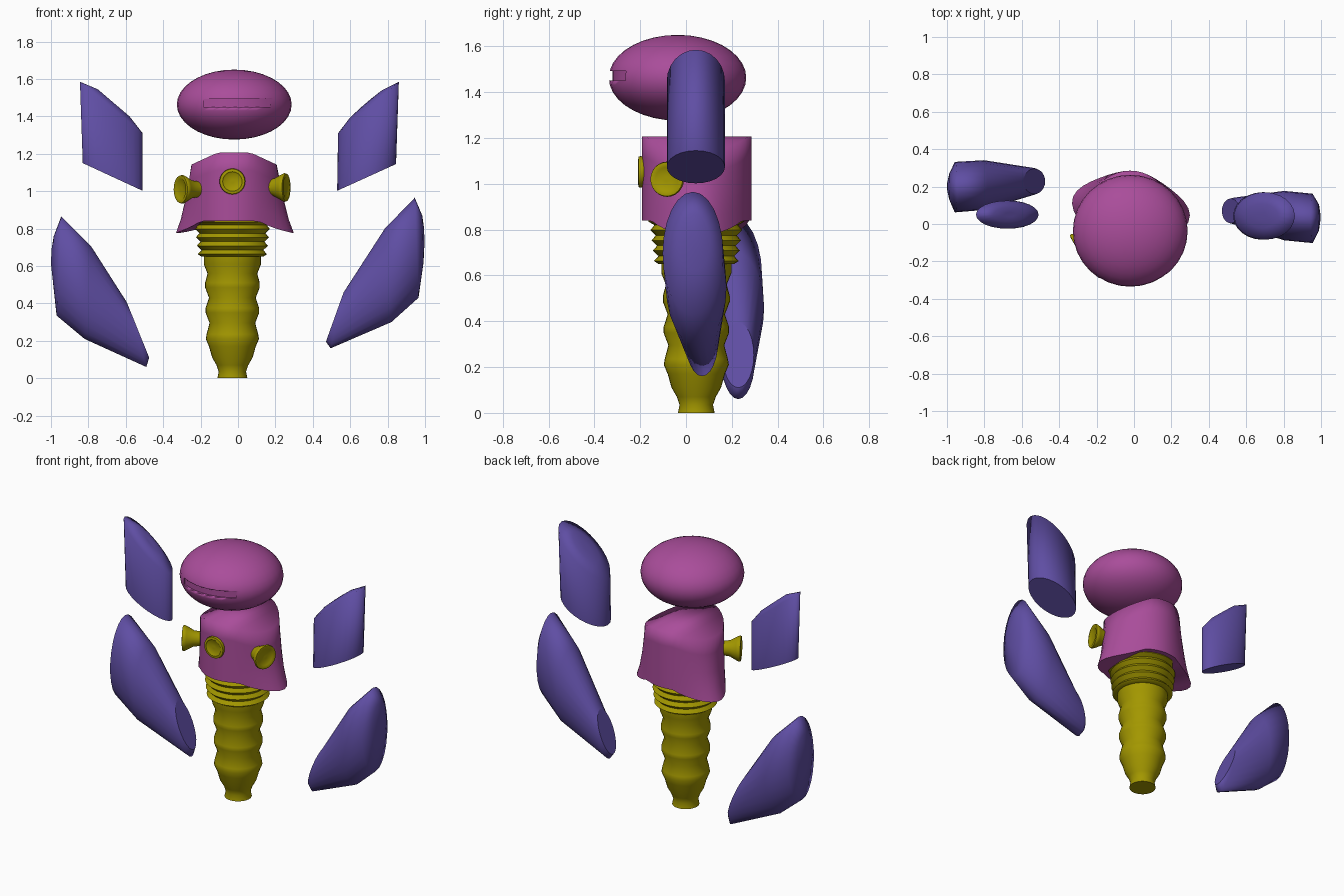
import bpy, bmesh, math
from mathutils import Vector

if "Cube" in bpy.data.objects:
    bpy.data.objects.remove(bpy.data.objects["Cube"])


def material(name, col):
    m = bpy.data.materials.new(name)
    m.diffuse_color = (*col, 1)
    m.use_nodes = True
    m.node_tree.nodes["Principled BSDF"].inputs["Base Color"].default_value = m.diffuse_color
    return m


PINK = material("pink", (0.40, 0.074, 0.325))
YELLOW = material("olive_yellow", (0.365, 0.31, 0.0))
PURPLE = material("violet", (0.115, 0.076, 0.37))


def finish(bm, name, mat, angle=35):
    bmesh.ops.recalc_face_normals(bm, faces=bm.faces)
    me = bpy.data.meshes.new(name)
    bm.to_mesh(me)
    bm.free()
    ob = bpy.data.objects.new(name, me)
    bpy.context.collection.objects.link(ob)
    me.materials.append(mat)
    bpy.ops.object.select_all(action='DESELECT')
    ob.select_set(True)
    bpy.context.view_layer.objects.active = ob
    bpy.ops.object.shade_smooth_by_angle(angle=math.radians(angle), keep_sharp_edges=True)
    return ob


def skin(bm, rings, caps=True):
    """Bridge successive point rings with quads and cap both ends."""
    vs = [[bm.verts.new(p) for p in r] for r in rings]
    n = len(vs[0])
    for a, b in zip(vs, vs[1:]):
        for i in range(n):
            j = (i + 1) % n
            bm.faces.new((a[i], a[j], b[j], b[i]))
    if caps:
        bm.faces.new(vs[0])
        bm.faces.new(vs[-1])
    return vs


def sharpen(bm, ring):
    for a, b in zip(ring, ring[1:] + ring[:1]):
        bm.edges.get((a, b)).smooth = False


def lathe(name, profile, origin, axis, mat, n=32, angle=35):
    q = Vector(axis).to_track_quat('Z', 'Y')
    rings = []
    for r, h in profile:
        rings.append([Vector(origin) + q @ Vector((r * math.cos(2 * math.pi * i / n),
                      r * math.sin(2 * math.pi * i / n), h)) for i in range(n)])
    bm = bmesh.new()
    skin(bm, rings)
    return finish(bm, name, mat, angle)


def limb(name, sections, n=24):
    """Each section: lower (x, z), upper (x, z), centre y, half width in y."""
    rings = []
    for (x0, z0), (x1, z1), yc, hy in sections:
        ring = []
        for i in range(n):
            a = 2 * math.pi * i / n
            c, s = math.cos(a) / 2, math.sin(a)
            ring.append(((x0 + x1) / 2 + c * (x1 - x0), yc + s * hy, (z0 + z1) / 2 + c * (z1 - z0)))
        rings.append(ring)
    bm = bmesh.new()
    vs = skin(bm, rings)
    sharpen(bm, vs[0])
    return finish(bm, name, PURPLE, 179)


# Head: flattened ball with a shallow curved slot
HC = Vector((-0.02, -0.037, 1.463))
bm = bmesh.new()
bmesh.ops.create_uvsphere(bm, u_segments=32, v_segments=18, radius=1)
for v in bm.verts:
    v.co = HC + Vector((v.co.x * 0.307, v.co.y * 0.3, v.co.z * 0.187))
head = finish(bm, "head", PINK)

bm = bmesh.new()
rings = []
for i in range(13):
    x = -0.185 + 0.36 * i / 12
    t = (x - HC.x) / 0.307
    y = HC.y - 0.284 * math.sqrt(1 - t * t)
    rings.append([(x, y, 1.45), (x, -0.45, 1.45), (x, -0.45, 1.492), (x, y, 1.492)])
skin(bm, rings)
cutter = finish(bm, "slot_cutter", PINK)
mod = head.modifiers.new("slot", 'BOOLEAN')
mod.operation = 'DIFFERENCE'
mod.object = cutter
mod.solver = 'EXACT'
bpy.context.view_layer.objects.active = head
bpy.ops.object.modifier_apply(modifier="slot")
bpy.data.objects.remove(cutter)

# Chest: round shell with a ridged top and two drooping flared corners
CX, CY, RX, RY, N = -0.021, 0.047, 0.228, 0.238, 40
WINGS = (0.0, math.radians(164))
rings = []
for t in (0, 0.2, 0.45, 0.75, 1):
    ring = []
    for i in range(N):
        a = 2 * math.pi * i / N
        w = min(WINGS, key=lambda d: -math.cos(a - d))
        k = max(0, math.cos(a - w))
        out = 0.092 * (1 - t ** 0.75) * k ** 5
        low = 0.84 - 0.065 * max(0, (k - 0.55) / 0.45)
        high = 1.207 - 0.065 * max(0, (abs(math.cos(a)) - 0.38) / 0.62)
        ring.append((CX + RX * math.cos(a) + out * math.cos(w),
                     CY + RY * math.sin(a) + out * math.sin(w), low + (high - low) * t))
    rings.append(ring)
bm = bmesh.new()
vs = skin(bm, rings, caps=False)
for ring in (vs[0], vs[-1]):
    for i in range(N // 2):
        quad = [ring[i], ring[i + 1], ring[-i - 1], ring[-i]]
        bm.faces.new(list(dict.fromkeys(quad)))
sharpen(bm, vs[0])
finish(bm, "chest", PINK, 179)

# Ribbed waist and wavy tail stem
waist = [(0.14, 0.655), (0.165, 0.65)]
for k in range(4):
    z = 0.663 + 0.045 * k
    waist += [(0.185 + 0.005 * k, z), (0.165 + 0.006 * k, z + 0.022)]
waist += [(0.21, 0.835), (0.205, 0.85)]
lathe("waist", waist, (-0.03, 0.045, 0), (0, 0, 1), YELLOW, angle=75)
stem = [(0.08, 0), (0.073, 0.035), (0.085, 0.07), (0.108, 0.11), (0.125, 0.17), (0.142, 0.21),
        (0.138, 0.235), (0.122, 0.295), (0.143, 0.35), (0.143, 0.375), (0.125, 0.43),
        (0.146, 0.485), (0.146, 0.51), (0.133, 0.56), (0.153, 0.61), (0.153, 0.67)]
lathe("stem", stem, (-0.03, 0.045, 0), (0, 0, 1), YELLOW, angle=75)

# Flared chest nozzles with nearly flat faces
nozzle = [(0.042, -0.11), (0.048, -0.065), (0.07, -0.025), (0.077, -0.01),
          (0.074, 0), (0.058, 0.002), (0.052, -0.003), (0.01, -0.003)]
lathe("nozzle_right", nozzle, (0.258, -0.085, 1.02), (0.95, -0.31, 0), YELLOW, 24, 50)
lathe("nozzle_left", nozzle, (-0.307, -0.125, 1.01), (-0.87, -0.5, 0), YELLOW, 24, 50)
lathe("nozzle_front", [(r * 0.9, h) for r, h in nozzle], (-0.03, -0.207, 1.052), (0, -1, 0),
      YELLOW, 24, 50)

# Upper limb pieces: upright tubes cut at a slant with domed tops
limb("upper_arm_right", [((0.53, 1.002), (0.845, 1.145), 0.043, 0.127),
                         ((0.535, 1.31), (0.86, 1.585), 0.043, 0.127),
                         ((0.60, 1.395), (0.77, 1.54), 0.043, 0.065),
                         ((0.66, 1.45), (0.71, 1.493), 0.043, 0.02)])
limb("upper_arm_left", [((-0.51, 1.002), (-0.83, 1.15), 0.05, 0.075),
                        ((-0.51, 1.31), (-0.845, 1.585), 0.05, 0.075),
                        ((-0.58, 1.40), (-0.75, 1.545), 0.05, 0.04),
                        ((-0.64, 1.45), (-0.69, 1.493), 0.05, 0.012)])

# Lower limb pieces: flat slanted inner ends, swelling towards rounded outer ends
limb("lower_arm_right", [((0.47, 0.195), (0.565, 0.46), 0.07, 0.066),
                         ((0.495, 0.16), (0.575, 0.475), 0.07, 0.071),
                         ((0.82, 0.30), (0.785, 0.80), 0.045, 0.132),
                         ((0.965, 0.43), (0.945, 0.965), 0.03, 0.132),
                         ((0.992, 0.62), (0.985, 0.87), 0.035, 0.07),
                         ((0.997, 0.72), (0.995, 0.80), 0.037, 0.02)])
limb("lower_arm_left", [((-0.475, 0.11), (-0.59, 0.395), 0.228, 0.068),
                        ((-0.49, 0.06), (-0.597, 0.41), 0.228, 0.073),
                        ((-0.82, 0.21), (-0.785, 0.705), 0.208, 0.133),
                        ((-0.97, 0.335), (-0.945, 0.865), 0.197, 0.135),
                        ((-0.99, 0.52), (-0.985, 0.76), 0.2, 0.07),
                        ((-1.0, 0.61), (-0.997, 0.69), 0.2, 0.02)])
